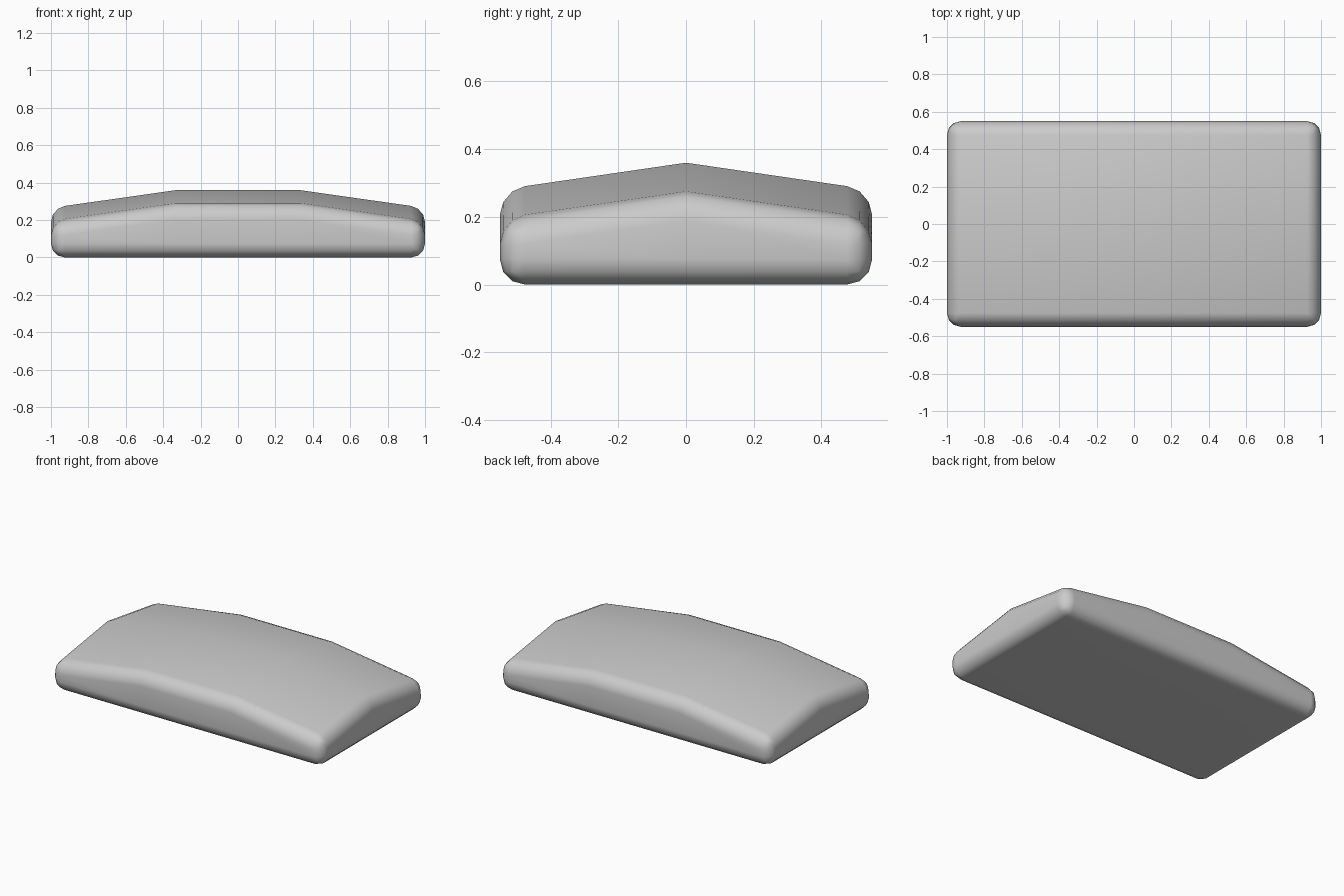
import bpy, bmesh
from mathutils import Vector

if "Cube" in bpy.data.objects:
    bpy.data.objects.remove(bpy.data.objects["Cube"])

# Domed cushion: box cut into 3 x 2 panels, top raised, edges rounded
LX, LY = 1.0, 0.55
bm = bmesh.new()
bmesh.ops.create_cube(bm, size=1.0)
for v in bm.verts:
    v.co = Vector((v.co.x * 2 * LX, v.co.y * 2 * LY, v.co.z + 0.5))

# Panel lines
for co, no in (((-1/3, 0, 0), (1, 0, 0)), ((1/3, 0, 0), (1, 0, 0)), ((0, 0, 0), (0, 1, 0))):
    bmesh.ops.bisect_plane(bm, geom=bm.verts[:] + bm.edges[:] + bm.faces[:],
                           plane_co=co, plane_no=no)

# Crown of the top, falling away to the ends and sides
for v in bm.verts:
    if v.co.z > 0.5:
        fall_x = 0.095 if abs(v.co.x) > 0.5 else 0.0
        fall_y = 0.08 if abs(v.co.y) > 0.1 else 0.0
        v.co.z = 0.36 - fall_x - fall_y
bmesh.ops.recalc_face_normals(bm, faces=bm.faces[:])

mesh = bpy.data.meshes.new("cushion")
bm.to_mesh(mesh)
bm.free()
cushion = bpy.data.objects.new("cushion", mesh)
bpy.context.collection.objects.link(cushion)
for p in mesh.polygons:
    p.use_smooth = True

# Rounded rim
bev = cushion.modifiers.new("rounded_edges", 'BEVEL')
bev.width = 0.075
bev.segments = 3
bev.limit_method = 'ANGLE'
bev.angle_limit = 0.7
wn = cushion.modifiers.new("clean_shading", 'WEIGHTED_NORMAL')
wn.keep_sharp = True
